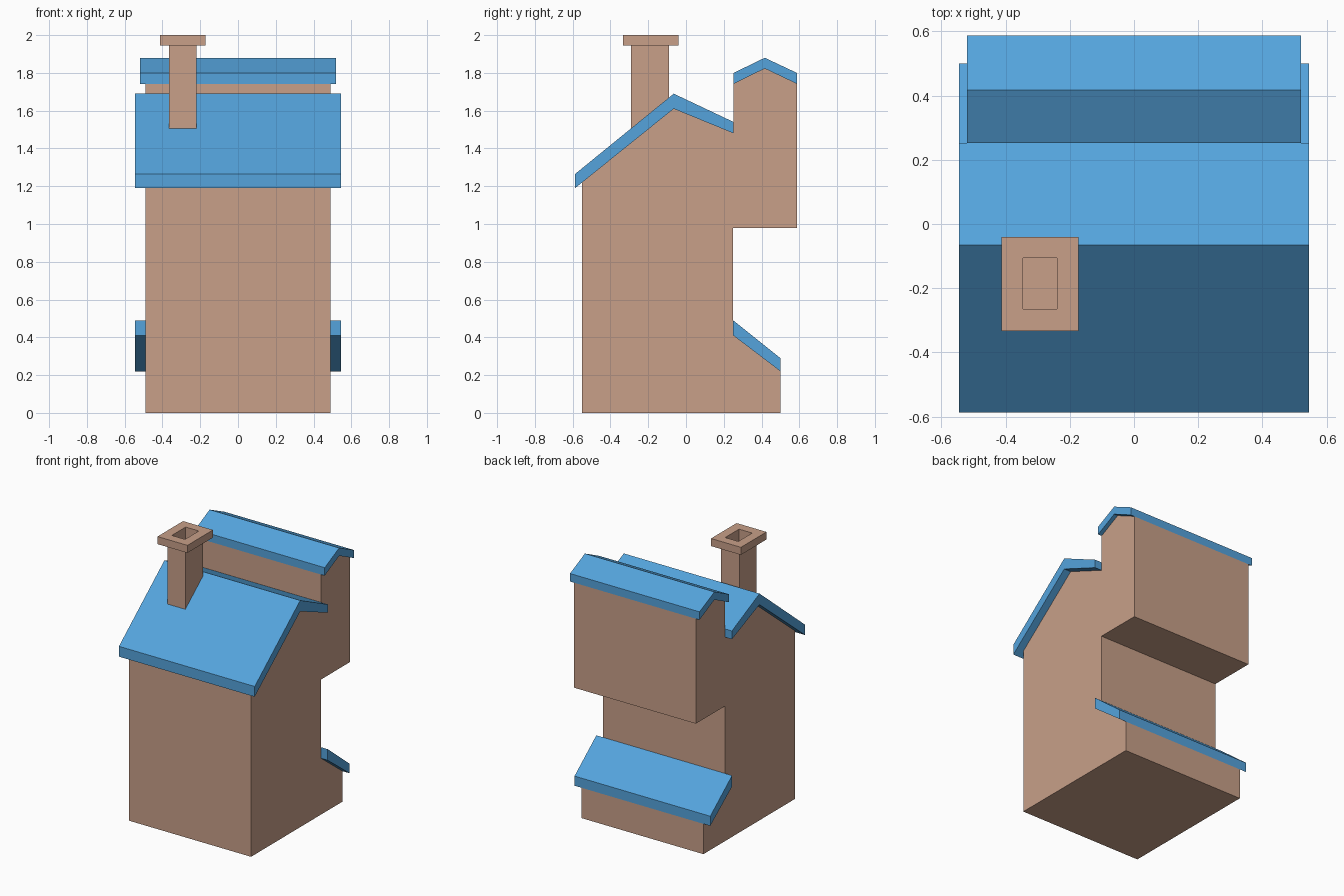
import bpy, bmesh

if "Cube" in bpy.data.objects:
    bpy.data.objects.remove(bpy.data.objects["Cube"])


def material(name, rgb):
    m = bpy.data.materials.new(name)
    m.diffuse_color = (*rgb, 1)
    m.use_nodes = True
    m.node_tree.nodes["Principled BSDF"].inputs["Base Color"].default_value = m.diffuse_color
    return m


WALL = material("wall_tan", (0.58, 0.35, 0.25))
ROOF = material("roof_blue", (0.09, 0.37, 0.72))


def skin(name, rings, mat):
    """Join matching rings of points with quads and close both ends."""
    bm = bmesh.new()
    loops = [[bm.verts.new(p) for p in ring] for ring in rings]
    n = len(loops[0])
    for a, b in zip(loops, loops[1:]):
        for i in range(n):
            j = (i + 1) % n
            bm.faces.new((a[i], a[j], b[j], b[i]))
    bm.faces.new(loops[0][::-1])
    bm.faces.new(loops[-1])
    bmesh.ops.recalc_face_normals(bm, faces=bm.faces)
    mesh = bpy.data.meshes.new(name)
    bm.to_mesh(mesh)
    bm.free()
    mesh.materials.append(mat)
    obj = bpy.data.objects.new(name, mesh)
    bpy.context.collection.objects.link(obj)
    return obj


def extrude_x(name, profile, half, mat):
    """Extrude a (y, z) side profile across the width."""
    return skin(name, [[(x, y, z) for y, z in profile] for x in (-half, half)], mat)


def rect(x0, x1, y0, y1, z_front, z_back=None):
    zb = z_front if z_back is None else z_back
    return [(x0, y0, z_front), (x1, y0, z_front), (x1, y1, zb), (x0, y1, zb)]


# House walls: stepped side profile with overhanging upper storey
extrude_x("house_walls", [
    (-0.55, 0), (0.50, 0), (0.50, 0.22), (0.25, 0.41), (0.25, 0.98),
    (0.587, 0.98), (0.587, 1.742), (0.417, 1.823), (0.252, 1.742),
    (0.252, 1.48), (-0.065, 1.61), (-0.55, 1.222)], 0.49, WALL)

# Main gable roof
extrude_x("main_roof", [
    (-0.587, 1.19), (-0.587, 1.265), (-0.065, 1.69), (0.252, 1.54),
    (0.252, 1.48), (-0.065, 1.61)], 0.545, ROOF)

# Small gable roof over the upper storey
extrude_x("upper_roof", [
    (0.252, 1.742), (0.252, 1.80), (0.417, 1.88), (0.587, 1.80),
    (0.587, 1.742), (0.417, 1.823)], 0.52, ROOF)

# Lean-to roof at the back
extrude_x("lean_to_roof", [
    (0.25, 0.41), (0.25, 0.49), (0.50, 0.29), (0.50, 0.22)], 0.545, ROOF)

# Chimney: shaft, flared cap and hollow flue, its foot cut to the roof slope
skin("chimney", [
    rect(-0.365, -0.22, -0.29, -0.09, 1.47, 1.63),
    rect(-0.365, -0.22, -0.29, -0.09, 1.945),
    rect(-0.413, -0.173, -0.333, -0.04, 1.945),
    rect(-0.413, -0.173, -0.333, -0.04, 2.0),
    rect(-0.346, -0.24, -0.265, -0.106, 2.0),
    rect(-0.346, -0.24, -0.265, -0.106, 1.86)], WALL)
